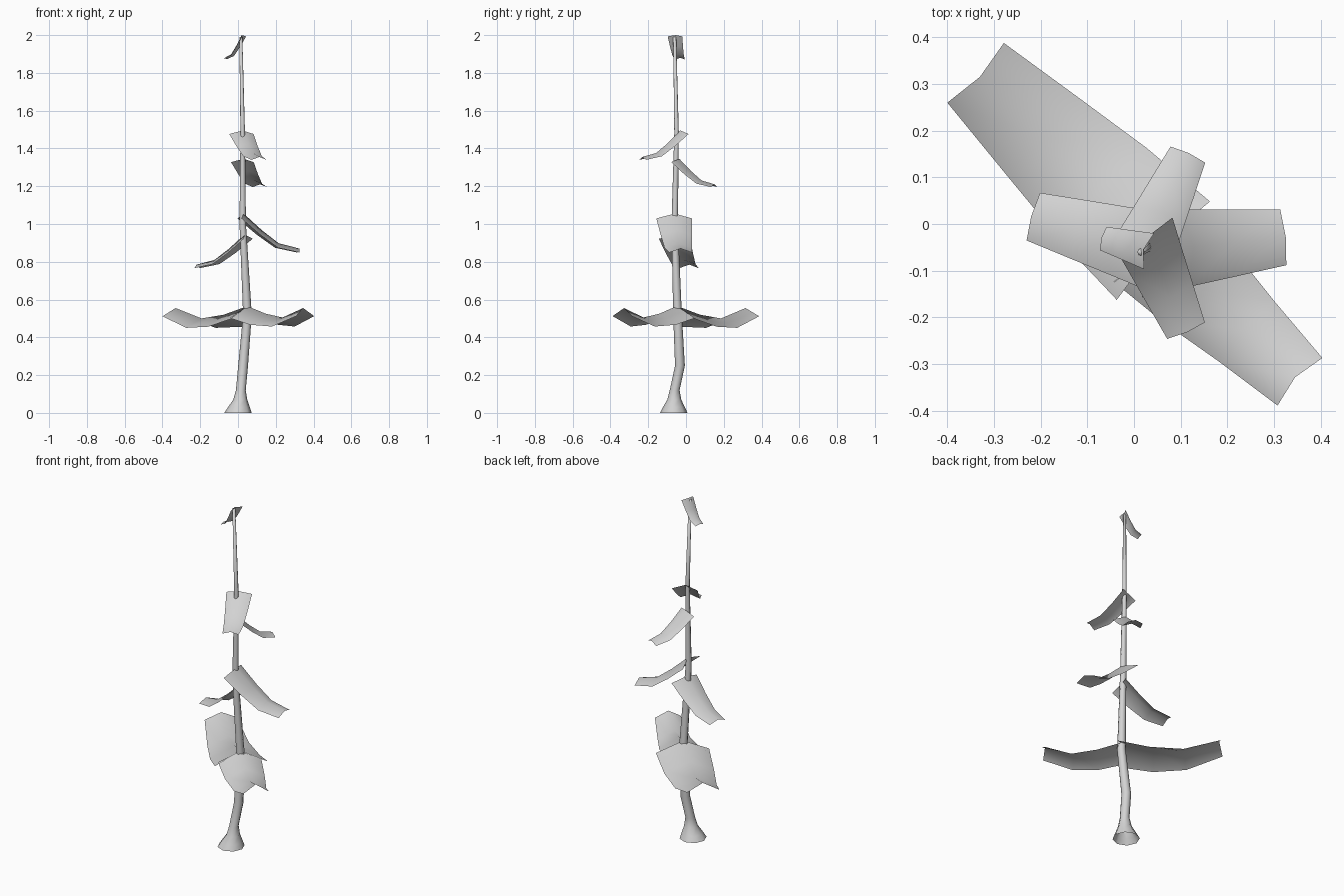
import bpy, bmesh, math
from mathutils import Vector

cube = bpy.data.objects.get("Cube")
if cube:
    bpy.data.objects.remove(cube)

mat = bpy.data.materials.new("light grey")
mat.use_nodes = True
GREY = (0.65, 0.65, 0.65, 1)
mat.diffuse_color = GREY
mat.node_tree.nodes["Principled BSDF"].inputs["Base Color"].default_value = GREY


def skin(name, rings, closed=False):
    """Join rows of points with smooth quads."""
    bm = bmesh.new()
    rows = [[bm.verts.new(p) for p in ring] for ring in rings]
    n = len(rows[0])
    for a, b in zip(rows, rows[1:]):
        for i in range(n if closed else n - 1):
            j = (i + 1) % n
            bm.faces.new((a[i], a[j], b[j], b[i]))
    if closed:
        bm.faces.new(rows[-1])
    for f in bm.faces:
        f.smooth = True
    mesh = bpy.data.meshes.new(name)
    bm.to_mesh(mesh)
    bm.free()
    mesh.materials.append(mat)
    obj = bpy.data.objects.new(name, mesh)
    bpy.context.collection.objects.link(obj)
    return obj


# Stem: flared, open foot and a long bent taper (x, y, z, radius)
stem = [(0.0, -0.065, 0, 0.073), (0.005, -0.064, 0.03, 0.058),
        (0.012, -0.062, 0.07, 0.037), (0.015, -0.06, 0.12, 0.026),
        (0.027, -0.032, 0.25, 0.026), (0.05, -0.045, 0.52, 0.023),
        (0.025, -0.06, 1.0, 0.017), (0.025, -0.05, 1.48, 0.012),
        (0.015, -0.06, 1.99, 0.008)]
skin("stem", [[(x + r * math.cos(math.tau * k / 8),
                y + r * math.sin(math.tau * k / 8), z) for k in range(8)]
              for x, y, z, r in stem], closed=True)


def leaf(name, base, tip, profile, widths, folds):
    """Strip with a raised centre fold; profile is (fraction along, height)."""
    start, end = Vector((*base, 0)), Vector((*tip, 0))
    out = (end - start).normalized()
    side = Vector((-out.y, out.x, 0))
    ridge = [start.lerp(end, t) + Vector((0, 0, z)) for t, z in profile]
    rings = []
    for i, p in enumerate(ridge):
        along = ridge[min(i + 1, len(ridge) - 1)] - ridge[max(i - 1, 0)]
        normal = along.cross(side).normalized()
        if normal.z < 0:
            normal = -normal
        low = p - normal * folds[i]
        rings.append([low - side * widths[i], p, low + side * widths[i]])
    skin(name, rings)


# Two broad lower leaves that curl up at the tip
leaf("lower_leaf_back", (0.05, -0.045), (-0.33, 0.315),
     [(0, 0.565), (0.33, 0.52), (0.64, 0.5), (1, 0.555)],
     (0.145, 0.135, 0.113, 0.088), (0.07, 0.065, 0.05, 0.045))
leaf("lower_leaf_front", (0.05, -0.05), (0.345, -0.328),
     [(0, 0.565), (0.33, 0.525), (0.63, 0.505), (1, 0.555)],
     (0.118, 0.108, 0.088, 0.07), (0.065, 0.06, 0.048, 0.045))

# Drooping upper leaves: base, tip, top height, drop, base and tip half width
drooping = {
    "left_leaf": ((0.03, -0.06), (0.325, -0.028), 1.055, 0.185, 0.095, 0.06),
    "right_leaf": ((0.035, -0.055), (-0.22, 0.017), 0.945, 0.16, 0.086, 0.053),
    "back_leaf": ((0.03, -0.035), (0.117, 0.152), 1.345, 0.135, 0.066, 0.041),
    "front_leaf": ((0.025, -0.03), (0.113, -0.232), 1.495, 0.14, 0.07, 0.044),
    "top_leaf": ((0.02, -0.055), (-0.07, -0.03), 2.0, 0.12, 0.04, 0.026),
}
for name, (base, tip, top, drop, wide, narrow) in drooping.items():
    profile = [(0, top), (0.33, top - 0.48 * drop),
               (0.63, top - 0.85 * drop), (1, top - drop)]
    widths = [wide + (narrow - wide) * t for t, _ in profile]
    leaf(name, base, tip, profile, widths,
         [0.36 * w for w in widths])
